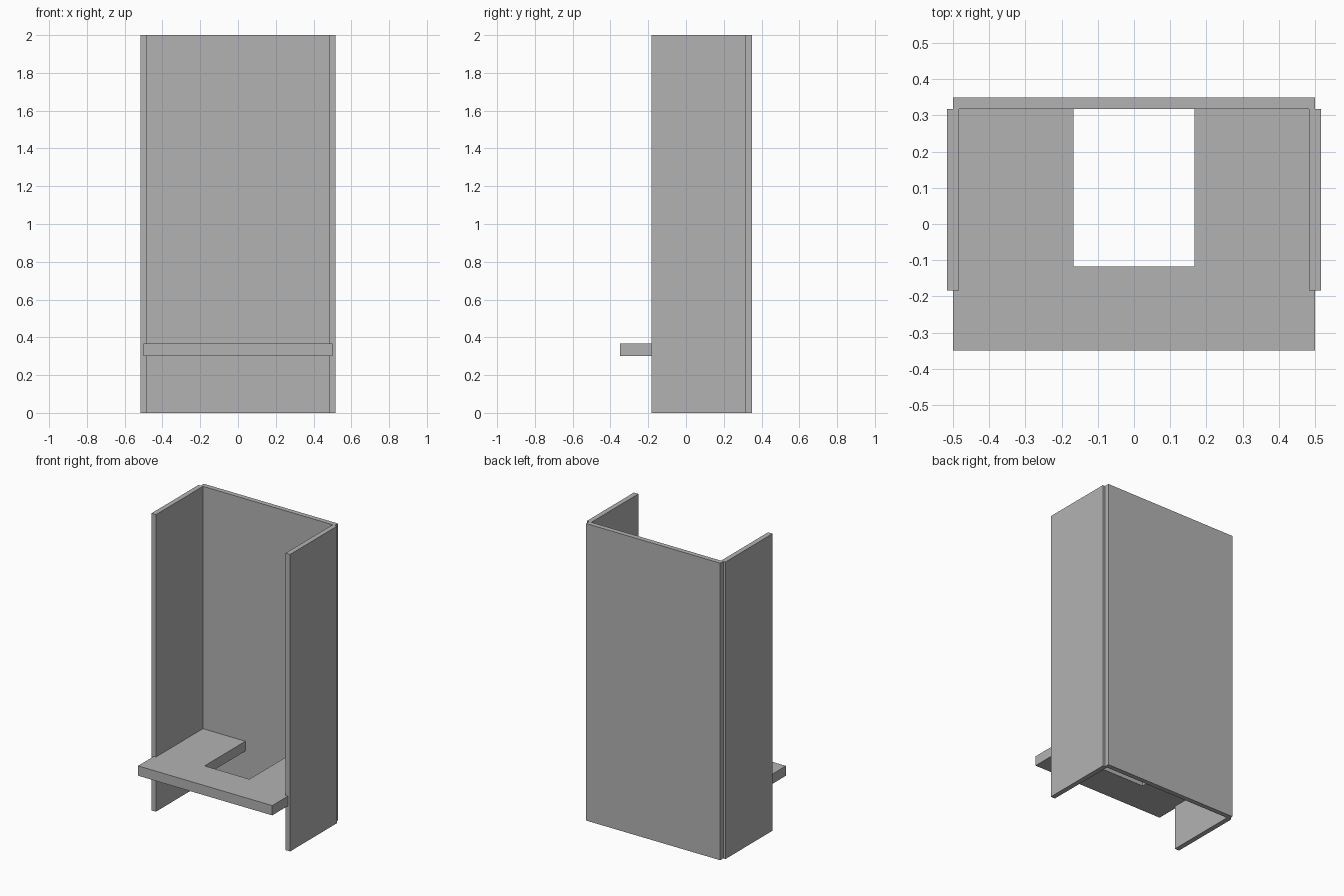
import bpy
import bmesh

cube = bpy.data.objects.get("Cube")
if cube:
    bpy.data.objects.remove(cube, do_unlink=True)

grey = bpy.data.materials.new("plain_grey")
grey.use_nodes = True
colour = (0.45, 0.45, 0.45, 1)
grey.diffuse_color = colour
grey.node_tree.nodes["Principled BSDF"].inputs["Base Color"].default_value = colour


def slab(name, outline, bottom, top):
    """Extrude a flat outline upward into a solid board."""
    bm = bmesh.new()
    face = bm.faces.new([bm.verts.new((x, y, bottom)) for x, y in outline])
    result = bmesh.ops.extrude_face_region(bm, geom=[face])
    raised = [v for v in result["geom"] if isinstance(v, bmesh.types.BMVert)]
    bmesh.ops.translate(bm, verts=raised, vec=(0, 0, top - bottom))
    bmesh.ops.recalc_face_normals(bm, faces=bm.faces)
    mesh = bpy.data.meshes.new(name)
    bm.to_mesh(mesh)
    bm.free()
    mesh.materials.append(grey)
    obj = bpy.data.objects.new(name, mesh)
    bpy.context.collection.objects.link(obj)
    return obj


def rectangle(x0, x1, y0, y1):
    return [(x0, y0), (x1, y0), (x1, y1), (x0, y1)]


height = 2.0
half_width = 0.5
back_inner = 0.317
front = -0.35

# Back panel
slab("back_panel", rectangle(-half_width, half_width, back_inner, 0.35), 0, height)

# Side panels, centred on the edges of the shelf
for name, side in (("left_panel", 1), ("right_panel", -1)):
    x = side * half_width
    slab(name, rectangle(x - 0.0167, x + 0.0167, -0.183, back_inner), 0, height)

# U-shaped shelf with its notch open toward the back panel
notch = 0.167
notch_front = -0.117
half_outline = [(half_width, front), (half_width, back_inner),
                (notch, back_inner), (notch, notch_front)]
mirrored = [(-x, y) for x, y in reversed(half_outline)]
slab("shelf", half_outline + mirrored, 0.302, 0.368)
